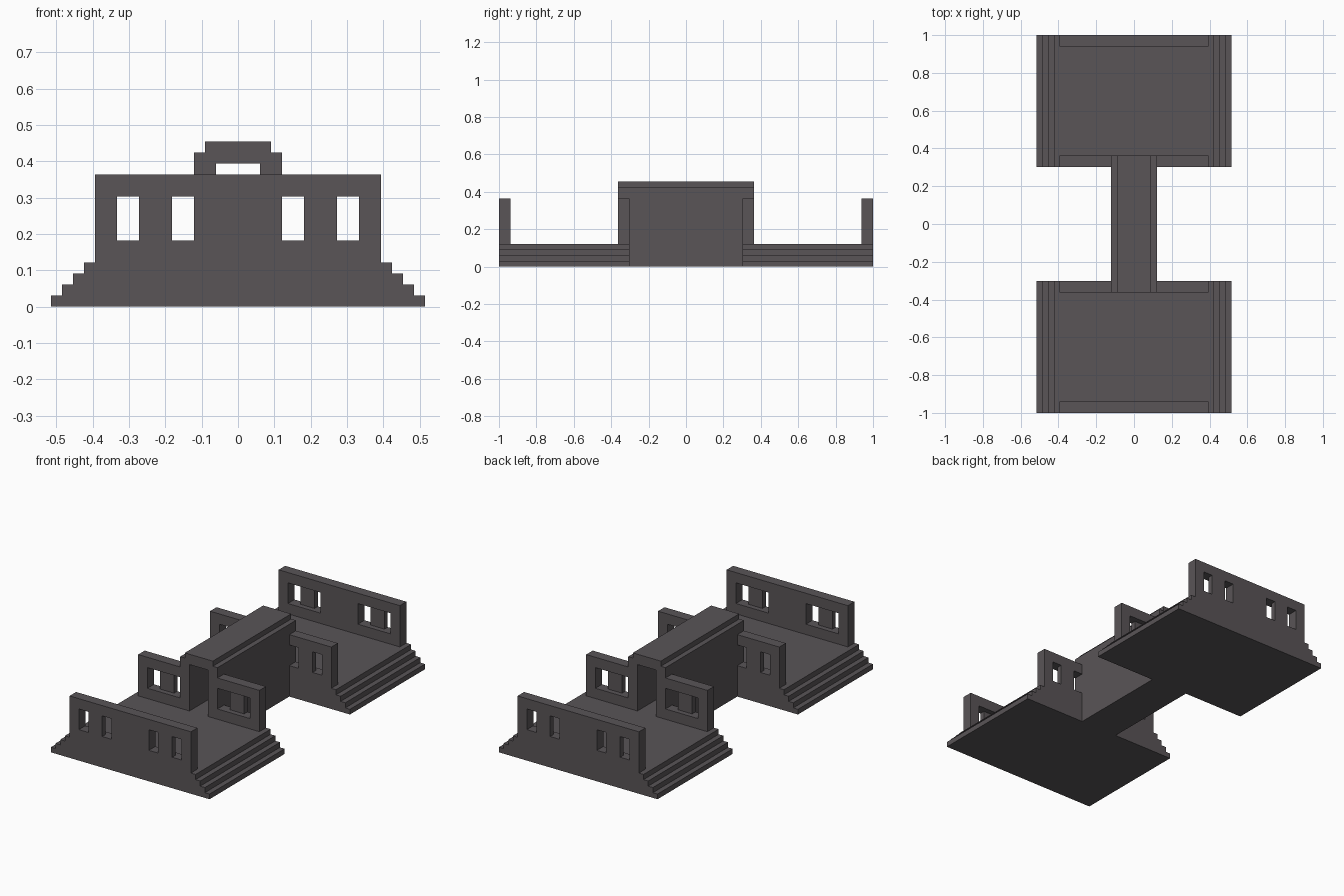
import bpy
import bmesh
from mathutils import Vector

cube = bpy.data.objects.get("Cube")
if cube:
    bpy.data.objects.remove(cube, do_unlink=True)

U = 1 / 33  # block unit: the model is 66 units long

stone = bpy.data.materials.new("dark stone")
stone.use_nodes = True
COLOUR = (0.1, 0.089, 0.095, 1)
stone.diffuse_color = COLOUR
bsdf = stone.node_tree.nodes["Principled BSDF"]
bsdf.inputs["Base Color"].default_value = COLOUR
bsdf.inputs["Roughness"].default_value = 0.9


def prism(name, outline, y0, y1):
    """Extrude an x-z outline along y (all in block units)."""
    bm = bmesh.new()
    face = bm.faces.new([bm.verts.new((x * U, y0 * U, z * U)) for x, z in outline])
    new = bmesh.ops.extrude_face_region(bm, geom=[face])["geom"]
    verts = [g for g in new if isinstance(g, bmesh.types.BMVert)]
    bmesh.ops.translate(bm, verts=verts, vec=Vector((0, (y1 - y0) * U, 0)))
    bmesh.ops.recalc_face_normals(bm, faces=bm.faces)
    mesh = bpy.data.meshes.new(name)
    bm.to_mesh(mesh)
    bm.free()
    mesh.materials.append(stone)
    obj = bpy.data.objects.new(name, mesh)
    bpy.context.collection.objects.link(obj)
    return obj


def box(name, x0, x1, y0, y1, z0, z1):
    return prism(name, [(x0, z0), (x1, z0), (x1, z1), (x0, z1)], y0, y1)


def cut(obj, *bounds):
    """Cut a box out of obj, then discard the cutter."""
    cutter = box("cutter", *bounds)
    cutter.hide_render = True
    mod = obj.modifiers.new("cut", "BOOLEAN")
    mod.operation, mod.solver, mod.object = "DIFFERENCE", "EXACT", cutter
    bpy.context.view_layer.objects.active = obj
    bpy.ops.object.modifier_apply(modifier=mod.name)
    bpy.data.objects.remove(cutter, do_unlink=True)


def span(sign, a, b):
    """Range a..b mirrored to the given side, in ascending order."""
    return sorted((sign * a, sign * b))


def cut_windows(wall, sx, sy, recess, through):
    """A pair of slots sharing one wide recess on the other face."""
    for a, b in ((4, 6), (9, 11)):
        cut(wall, *span(sx, a, b), *span(sy, *through), 6, 10)
    cut(wall, *span(sx, 4, 11), *span(sy, *recess), 6, 10)


# Stepped platform cross-section: four steps on each side
right = []
for i in range(4):
    right += [(17 - i, i), (17 - i, i + 1)]
steps = right + [(-x, z) for x, z in reversed(right)]

for sy, end in ((-1, "front"), (1, "back")):
    prism(f"{end}_platform", steps, *span(sy, 10, 33))

    # Outer end wall, recesses facing the platform
    outer = box(f"{end}_outer_wall", -13, 13, *span(sy, 31, 33), 4, 12)
    for sx in (-1, 1):
        cut_windows(outer, sx, sy, (30, 32), (30, 34))

    # Inner walls on either side of the bridge
    for sx, side in ((-1, "right"), (1, "left")):
        inner = box(f"{end}_{side}_inner_wall", *span(sx, 4, 13), *span(sy, 10, 12), 4, 12)
        # windows start one block out from the wall's edge at the bridge
        for a, b in ((4, 6), (9, 11)):
            cut(inner, *span(sx, a - (a == 4), b), *span(sy, 9, 13), 6, 10)
        cut(inner, *span(sx, 3, 11), *span(sy, 11, 13), 6, 10)

# Bridge base and covered passage with a stepped roof
box("bridge_base", -4, 4, -10, 10, 0, 4)
passage = [(2, 4), (4, 4), (4, 14), (3, 14), (3, 15),
           (-3, 15), (-3, 14), (-4, 14), (-4, 4), (-2, 4), (-2, 13), (2, 13)]
prism("bridge_passage", passage, -12, 12)
